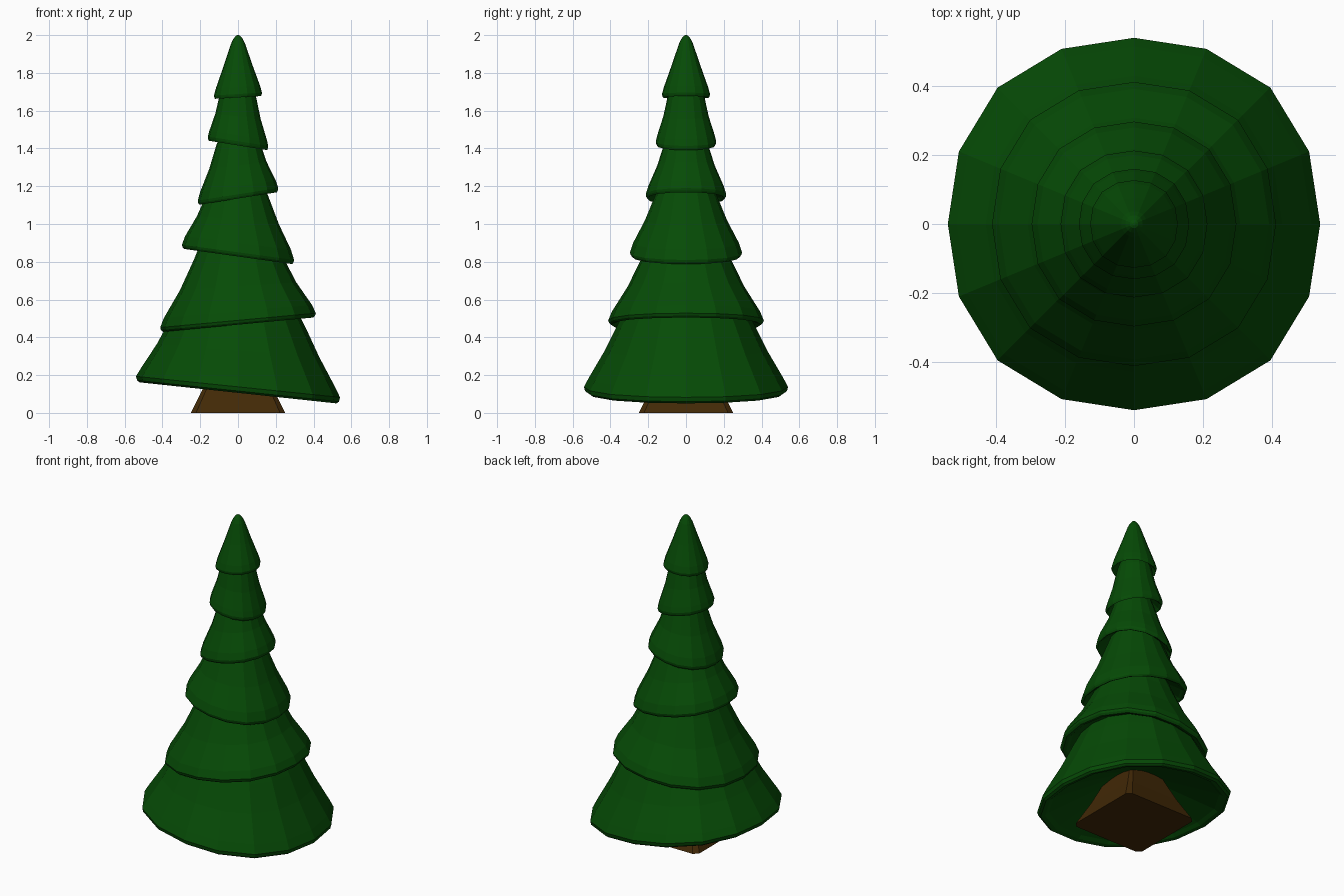
import bpy, bmesh, math

SIDES = 16

if "Cube" in bpy.data.objects:
    bpy.data.objects.remove(bpy.data.objects["Cube"], do_unlink=True)


def make_material(name, color):
    mat = bpy.data.materials.new(name)
    mat.use_nodes = True
    mat.diffuse_color = color
    mat.node_tree.nodes["Principled BSDF"].inputs["Base Color"].default_value = color
    return mat


def make_object(name, rings, mat):
    """Skin a stack of closed rings and cap both ends."""
    bm = bmesh.new()
    loops = [[bm.verts.new(p) for p in ring] for ring in rings]
    count = len(loops[0])
    for low, high in zip(loops, loops[1:]):
        for i in range(count):
            j = (i + 1) % count
            bm.faces.new((low[i], low[j], high[j], high[i]))
    bm.faces.new(loops[0][::-1])
    bm.faces.new(loops[-1])
    bmesh.ops.recalc_face_normals(bm, faces=bm.faces[:])
    mesh = bpy.data.meshes.new(name)
    bm.to_mesh(mesh)
    bm.free()
    mesh.materials.append(mat)
    obj = bpy.data.objects.new(name, mesh)
    bpy.context.collection.objects.link(obj)
    return obj


green = make_material("needle green", (0.0018, 0.07, 0.0018, 1))
brown = make_material("bark brown", (0.055, 0.022, 0.002, 1))


def tier_ring(radius, z, slope):
    """Ring tilted along x, slightly fuller on the diagonals."""
    ring = []
    for i in range(SIDES):
        a = 2 * math.pi * i / SIDES
        r = radius * (1 + 0.036 * math.sin(2 * a) ** 2)
        x = r * math.cos(a)
        ring.append((x, r * math.sin(a), z + slope * x))
    return ring


def make_tier(name, rim, base, slope, outer):
    """Skirt with a shallow hollow below, a rolled lip and a flared outside."""
    height = outer[-1][1] - base
    profile = [(rim * 0.2, base + height * 0.35),
               (rim * 0.88, base + 0.04 * height),
               (rim * 0.92, base + 0.005),
               (rim * 0.965, base),
               (rim * 0.99, base + 0.01)] + outer
    rings = []
    for radius, z in profile:
        fade = 1 - 0.6 * max(0, (z - base) / height)
        rings.append(tier_ring(radius, z, slope * fade))
    make_object(name, rings, green)


# Skirts of branches: rim radius, rim height, tilt, outer profile
tiers = [
    (0.54, 0.106, -0.107, [(0.54, 0.138), (0.515, 0.185), (0.43, 0.33), (0.36, 0.47), (0.28, 0.62)]),
    (0.412, 0.467, 0.095, [(0.412, 0.49), (0.392, 0.537), (0.308, 0.67), (0.235, 0.82), (0.18, 0.95)]),
    (0.297, 0.828, -0.14, [(0.297, 0.85), (0.28, 0.9), (0.217, 1.02), (0.168, 1.14), (0.12, 1.26)]),
    (0.213, 1.135, 0.16, [(0.213, 1.157), (0.2, 1.2), (0.152, 1.31), (0.117, 1.42), (0.08, 1.52)]),
    (0.16, 1.416, -0.16, [(0.16, 1.438), (0.152, 1.47), (0.12, 1.57), (0.096, 1.68), (0.06, 1.78)]),
    (0.127, 1.67, 0.06, [(0.127, 1.688), (0.117, 1.725), (0.076, 1.84), (0.037, 1.955),
                         (0.025, 1.98), (0.012, 1.996), (0.004, 2.0)]),
]
for number, (rim, base, slope, outer) in enumerate(tiers, 1):
    make_tier(f"branch_tier_{number}", rim, base, slope, outer)


# Trunk: square with trimmed corners, flaring towards the ground
def trunk_ring(half, z):
    cut = half * 0.89
    corner = [(half, -cut), (half, cut), (cut, half), (-cut, half),
              (-half, cut), (-half, -cut), (-cut, -half), (cut, -half)]
    return [(x, y, z) for x, y in corner]


trunk_profile = [(0.25, 0), (0.22, 0.06), (0.185, 0.13), (0.13, 0.26), (0.1, 0.34)]
make_object("trunk", [trunk_ring(half, z) for half, z in trunk_profile], brown)
